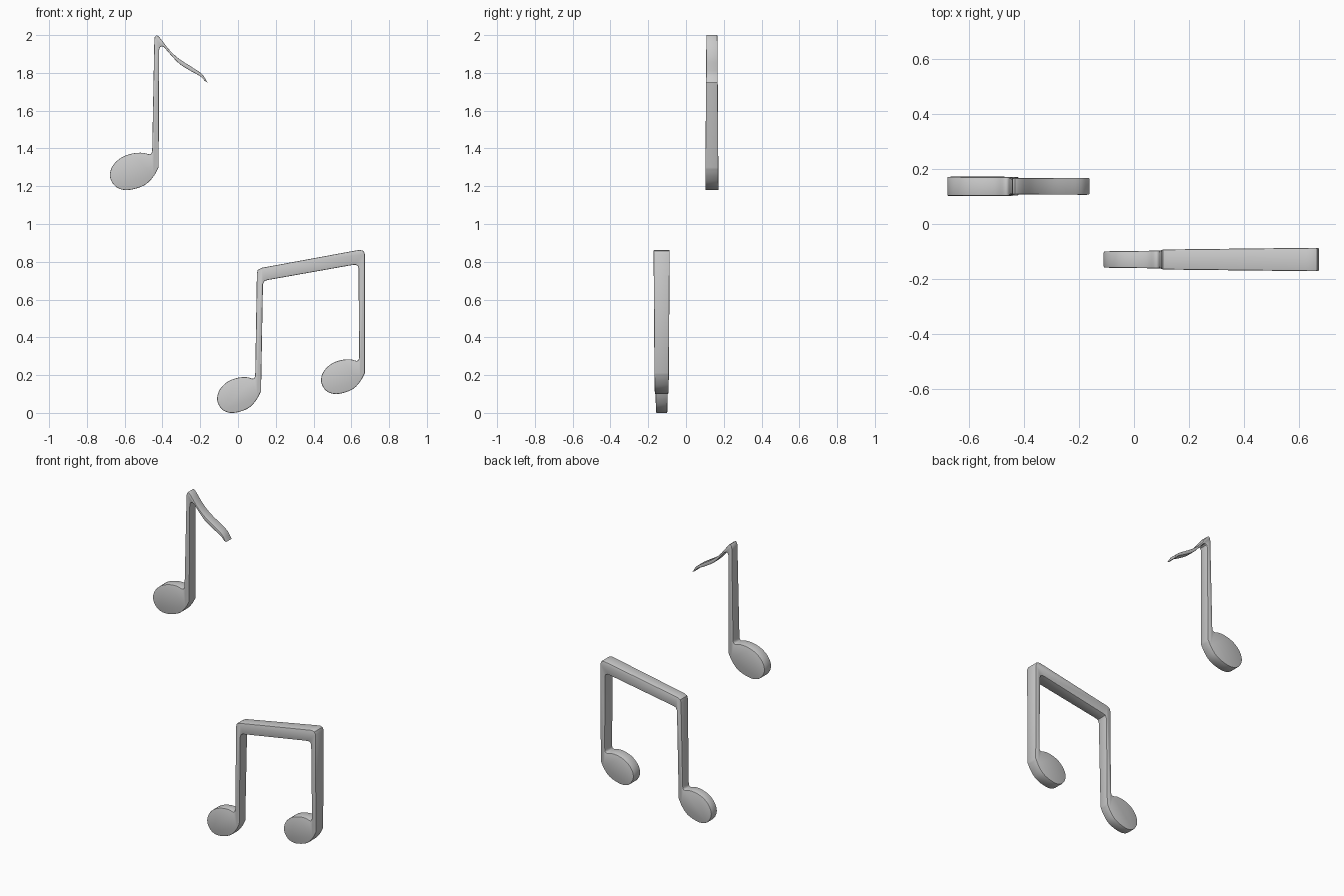
import bpy
import bmesh
import math
from mathutils import Vector

default_cube = bpy.data.objects.get("Cube")
if default_cube:
    bpy.data.objects.remove(default_cube, do_unlink=True)

grey = bpy.data.materials.new("light grey")
grey.use_nodes = True
grey.diffuse_color = (0.6, 0.6, 0.6, 1)
grey.node_tree.nodes["Principled BSDF"].inputs["Base Color"].default_value = (0.6, 0.6, 0.6, 1)


def smooth_path(points, steps=4):
    """Open spline running through every given point."""
    pts = [Vector(p) for p in points]
    pts = [2 * pts[0] - pts[1]] + pts + [2 * pts[-1] - pts[-2]]
    path = []
    for a, b, c, d in zip(pts, pts[1:], pts[2:], pts[3:]):
        for i in range(steps):
            t = i / steps
            path.append(0.5 * (2 * b + (c - a) * t + (2 * a - 5 * b + 4 * c - d) * t ** 2
                               + (3 * b - a - 3 * c + d) * t ** 3))
    path.append(pts[-2])
    return path


# Head outline, from the outer side of the stem round to its inner side
HEAD = [(0, .12), (-.025, .075), (-.065, .032), (-.12, .008), (-.18, 0), (-.23, .02),
        (-.258, .07), (-.245, .125), (-.2, .17), (-.14, .193), (-.085, .197),
        (-.05, .189), (-.037, .197), (-.034, .22)]


def head(x, z, sx=1, sz=1):
    return smooth_path([(x + u * sx, z + v * sz) for u, v in HEAD])


def extrude_outline(name, outline, centre_y, thickness):
    """Solid from an x-z outline, with gently tapering thickness and soft rims."""
    bm = bmesh.new()
    rings = []
    for side in (-0.5, 0.5):
        rings.append([bm.verts.new((p[0], centre_y + side * thickness(p[0], p[1]), p[1]))
                      for p in outline])
        bm.faces.new(rings[-1])
    front, back = rings
    for i in range(len(front)):
        bm.faces.new((front[i - 1], front[i], back[i], back[i - 1]))
    bmesh.ops.recalc_face_normals(bm, faces=bm.faces[:])
    rims = [e for e in bm.edges if any(len(f.verts) > 4 for f in e.link_faces)]
    bmesh.ops.bevel(bm, geom=rims, offset=0.005, segments=2, profile=0.5,
                    affect='EDGES', clamp_overlap=True)
    mesh = bpy.data.meshes.new(name)
    bm.to_mesh(mesh)
    bm.free()
    mesh.materials.append(grey)
    obj = bpy.data.objects.new(name, mesh)
    bpy.context.collection.objects.link(obj)
    bpy.ops.object.select_all(action='DESELECT')
    obj.select_set(True)
    bpy.context.view_layer.objects.active = obj
    bpy.ops.object.shade_smooth_by_angle(angle=math.radians(35))
    return obj


# Single note: head, stem, then the wavy flag
stem_top = [(-.443, 1.97), (-.441, 1.99), (-.432, 2), (-.42, 1.994)]
flag_upper = smooth_path([(-.4, 1.968), (-.36, 1.918), (-.31, 1.873), (-.24, 1.828),
                          (-.19, 1.793), (-.162, 1.75)])
flag_lower = smooth_path([(-.175, 1.757), (-.2, 1.782), (-.25, 1.81), (-.31, 1.848),
                          (-.36, 1.9), (-.39, 1.935)])
flag_root = [(-.403, 1.941), (-.413, 1.936), (-.418, 1.92)]
extrude_outline("single_note",
                head(-.42, 1.18) + stem_top + flag_upper + flag_lower + flag_root,
                0.137, lambda x, z: 0.07 - 0.014 * (z - 1.18))

# Beamed pair: right head and stem, underside of the beam, left head and stem, top of the beam
beam_underside = [(.638, .765), (.634, .778), (.622, .784), (.6, .782),
                  (.155, .703), (.14, .698), (.132, .68)]
beam_top = [(.1, .74), (.105, .758), (.125, .768),
            (.62, .859), (.645, .863), (.664, .858), (.672, .84)]
extrude_outline("beamed_notes",
                head(.672, .1, .9, .93) + beam_underside
                + head(.122, 0, .9, .96) + beam_top,
                -0.129, lambda x, z: 0.06 + 0.02 * x + 0.014 * z)
